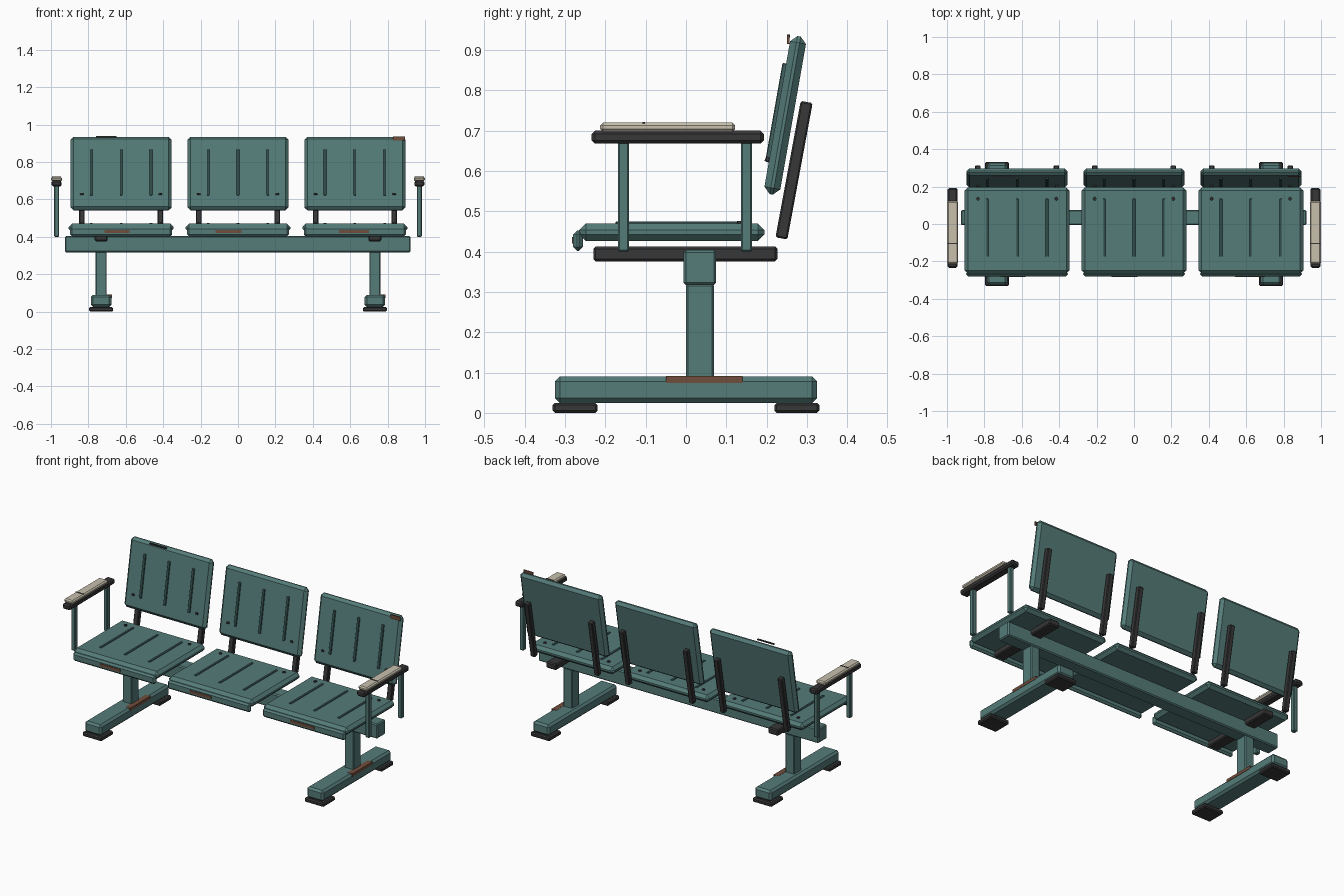
import bpy, bmesh, math
from mathutils import Matrix, Vector

cube = bpy.data.objects.get("Cube")
if cube:
    bpy.data.objects.remove(cube, do_unlink=True)


def material(name, r, g, b):
    m = bpy.data.materials.new(name)
    m.use_nodes = True
    m.diffuse_color = (r, g, b, 1)
    bsdf = next(n for n in m.node_tree.nodes if n.type == 'BSDF_PRINCIPLED')
    bsdf.inputs["Base Color"].default_value = (r, g, b, 1)
    return m


TEAL = material("teal paint", 0.09, 0.2, 0.19)
GROOVE = material("dark teal", 0.05, 0.12, 0.112)
DARK = material("dark metal", 0.04, 0.038, 0.04)
CREAM = material("cream pad", 0.58, 0.53, 0.42)
RUST = material("rust brown", 0.16, 0.075, 0.045)


def finish(name, bm, matrix, mat):
    me = bpy.data.meshes.new(name)
    bm.to_mesh(me)
    bm.free()
    me.materials.append(mat)
    ob = bpy.data.objects.new(name, me)
    ob.matrix_world = matrix
    bpy.context.scene.collection.objects.link(ob)
    return ob


def box(name, lo, hi, mat, bevel=0.0, frame=Matrix()):
    """Chamfered box between two corners, placed in a frame."""
    lo, hi = Vector(lo), Vector(hi)
    bm = bmesh.new()
    bmesh.ops.create_cube(bm, size=1)
    bmesh.ops.scale(bm, vec=hi - lo, verts=bm.verts)
    if bevel:
        bmesh.ops.bevel(bm, geom=bm.edges[:], offset=bevel, segments=1, affect='EDGES')
    return finish(name, bm, frame @ Matrix.Translation((lo + hi) / 2), mat)


def screw(name, loc, frame=Matrix()):
    bm = bmesh.new()
    bmesh.ops.create_cone(bm, cap_ends=True, segments=8, radius1=0.01, radius2=0.008, depth=0.01)
    return finish(name, bm, frame @ Matrix.Translation(loc), DARK)


def leaning(x, y, z, degrees):
    return Matrix.Translation((x, y, z)) @ Matrix.Rotation(math.radians(-degrees), 4, 'X')


# Main beam
box("beam", (-0.925, -0.006, 0.317), (0.922, 0.075, 0.404), TEAL, 0.006)

# Legs, feet and cross brackets
for side, x in (("right", -0.732), ("left", 0.732)):
    box(side + "_leg", (x - 0.03, 0, 0.085), (x + 0.03, 0.07, 0.32), TEAL, 0.005)
    box(side + "_foot", (x - 0.055, -0.325, 0.025), (x + 0.055, 0.325, 0.09), TEAL, 0.012)
    box(side + "_foot_rust", (x + 0.025, -0.05, 0.074), (x + 0.057, 0.14, 0.091), RUST)
    box(side + "_bracket", (x - 0.034, -0.23, 0.376), (x + 0.034, 0.227, 0.413), DARK, 0.006)
    for end, y in (("front", -0.275), ("back", 0.275)):
        box(f"{side}_{end}_floor_pad", (x - 0.064, y - 0.056, 0), (x + 0.064, y + 0.056, 0.025), DARK, 0.006)

# Three seats with backs
for label, x, rust_a, rust_b in (("right", -0.625, -0.715, -0.58),
                                 ("middle", 0, -0.12, 0.02),
                                 ("left", 0.625, 0.54, 0.7)):
    box(label + "_seat", (x - 0.28, -0.265, 0.426), (x + 0.28, 0.195, 0.47), TEAL, 0.017)
    box(label + "_seat_lip", (x - 0.272, -0.28, 0.402), (x + 0.272, -0.255, 0.452), TEAL, 0.01)
    box(label + "_lip_rust", (rust_a, -0.283, 0.42), (rust_b, -0.278, 0.436), RUST)

    back = leaning(x, 0.246, 0.738, 10)
    box(label + "_backrest", (-0.27, -0.02, -0.199), (0.27, 0.02, 0.199), TEAL, 0.016, back)
    for i, dx in enumerate((-0.16, 0, 0.16), 1):
        box(f"{label}_seat_rib_{i}", (x + dx - 0.007, -0.175, 0.465), (x + dx + 0.007, 0.135, 0.475), GROOVE, 0.002)
        box(f"{label}_back_rib_{i}", (dx - 0.007, -0.029, -0.122), (dx + 0.007, -0.018, 0.127), GROOVE, 0.002, back)
    for side, dx in (("right", -0.21), ("left", 0.21)):
        screw(f"{label}_seat_{side}_screw", (x + dx, 0.135, 0.471))
        screw(f"{label}_back_{side}_screw", (dx, -0.021, -0.115), back @ Matrix.Rotation(math.pi / 2, 4, 'X')
              @ Matrix.Rotation(-math.pi / 2, 4, 'X'))
        box(f"{label}_{side}_back_support", (-0.015, -0.015, -0.172), (0.015, 0.015, 0.172),
            DARK, 0.004, leaning(x + dx, 0.268, 0.602, 10.5))

# Worn marks on the top edges of two backs
box("backrest_rust", (0.83, 0.25, 0.915), (0.892, 0.257, 0.937), RUST)
box("backrest_scuff", (-0.76, 0.25, 0.931), (-0.65, 0.258, 0.938), DARK)

# Armrests
for side, x in (("right", -0.97), ("left", 0.97)):
    for end, y in (("front", -0.155), ("back", 0.15)):
        box(f"{side}_{end}_arm_post", (x - 0.013, y - 0.014, 0.4), (x + 0.013, y + 0.014, 0.675), TEAL, 0.004)
    box(side + "_arm_rail", (x - 0.026, -0.234, 0.668), (x + 0.026, 0.193, 0.7), DARK, 0.008)
    box(side + "_arm_pad", (x - 0.03, -0.213, 0.697), (x + 0.03, 0.122, 0.72), CREAM, 0.007)
    box(side + "_arm_pad_seam", (x - 0.025, -0.108, 0.718), (x + 0.025, -0.102, 0.722), DARK)
